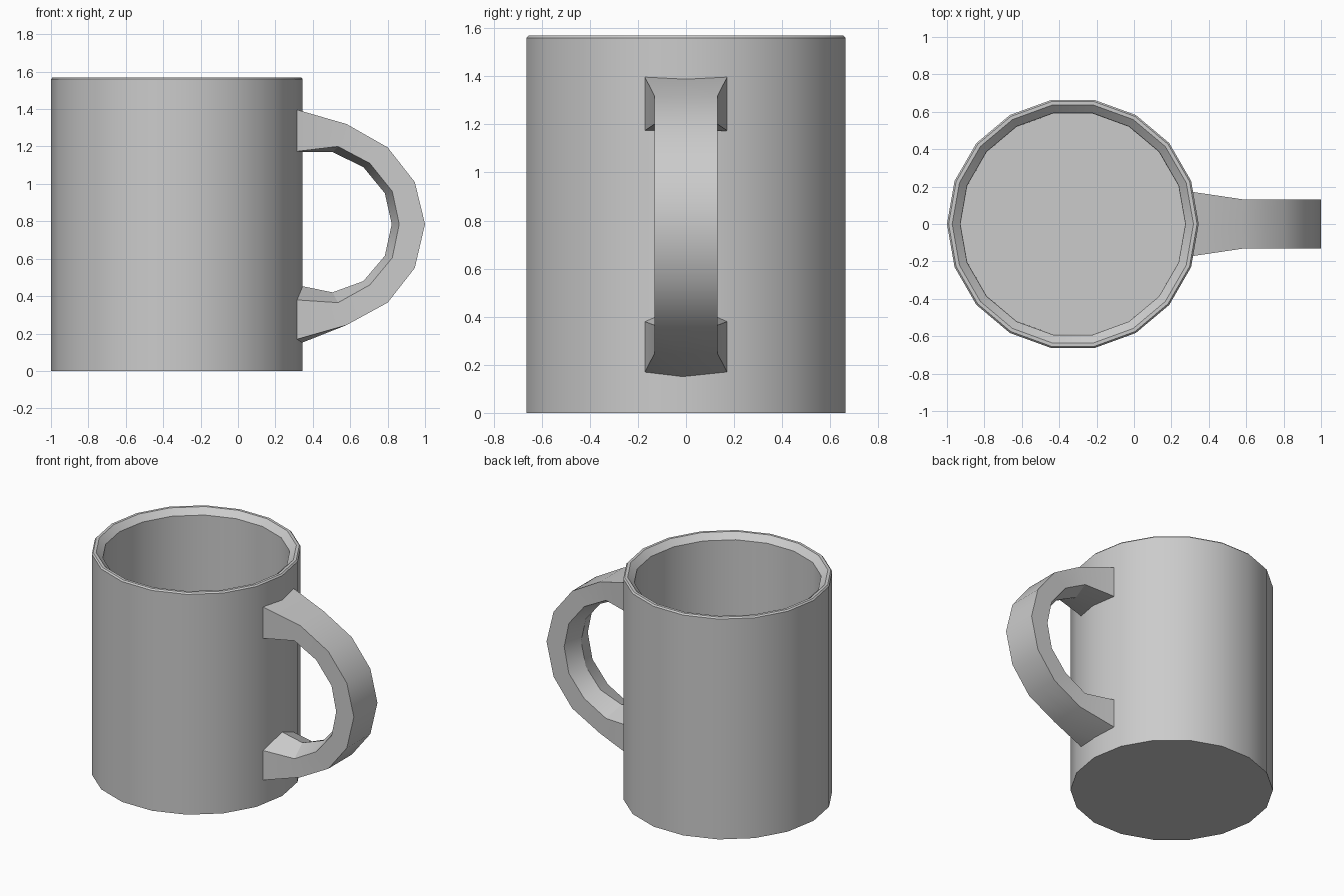
import bpy, bmesh
from math import cos, sin, pi, radians

if "Cube" in bpy.data.objects:
    bpy.data.objects.remove(bpy.data.objects["Cube"])

SIDES = 18
CX = -0.327  # centre of the cup body


def finish(name, bm):
    bmesh.ops.recalc_face_normals(bm, faces=bm.faces)
    mesh = bpy.data.meshes.new(name)
    bm.to_mesh(mesh)
    bm.free()
    obj = bpy.data.objects.new(name, mesh)
    bpy.context.collection.objects.link(obj)
    bpy.ops.object.select_all(action='DESELECT')
    obj.select_set(True)
    bpy.context.view_layer.objects.active = obj
    bpy.ops.object.shade_smooth_by_angle(angle=radians(30))
    return obj


def loft(bm, loops):
    """Join successive closed loops of vertices with quads."""
    rings = [[bm.verts.new(p) for p in loop] for loop in loops]
    for a, b in zip(rings, rings[1:]):
        n = len(a)
        for i in range(n):
            j = (i + 1) % n
            bm.faces.new((a[i], a[j], b[j], b[i]))
    return rings


# Cup body: (radius, height) profile from outer base over the rim to the floor
profile = [(0.673, 0), (0.673, 1.56), (0.664, 1.57), (0.645, 1.57),
           (0.602, 1.53), (0.600, 0.07)]
bm = bmesh.new()
rings = loft(bm, [[(CX + r * cos(2 * pi * i / SIDES), r * sin(2 * pi * i / SIDES), z)
                   for i in range(SIDES)] for r, z in profile])
bm.faces.new(rings[0])
bm.faces.new(rings[-1])
finish("cup_body", bm)

# Handle: outer edge, inner side edge and inner central ridge, all as (x, z)
outer = [(0.31, 1.398), (0.58, 1.32), (0.80, 1.195), (0.945, 1.01), (1.0, 0.785),
         (0.945, 0.55), (0.80, 0.365), (0.58, 0.245), (0.31, 0.168)]
inner = [(0.31, 1.173), (0.535, 1.20), (0.705, 1.11), (0.825, 0.96), (0.862, 0.785),
         (0.825, 0.605), (0.705, 0.46), (0.535, 0.365), (0.31, 0.38)]
ridge = [(0.31, 1.17), (0.505, 1.17), (0.67, 1.09), (0.785, 0.95), (0.822, 0.785),
         (0.785, 0.615), (0.67, 0.48), (0.505, 0.42), (0.31, 0.46)]
loops = []
for i, (o, n, r) in enumerate(zip(outer, inner, ridge)):
    w = 0.172 if i in (0, 8) else 0.132      # flared where it meets the cup
    dip = 0.03 if i == 8 else 0              # keel under the lower root
    loops.append([(o[0], -w, o[1]), (o[0], 0, o[1] - dip), (o[0], w, o[1]),
                  (n[0], w, n[1]), (r[0], 0, r[1]), (n[0], -w, n[1])])
bm = bmesh.new()
loft(bm, loops)
finish("handle", bm)
